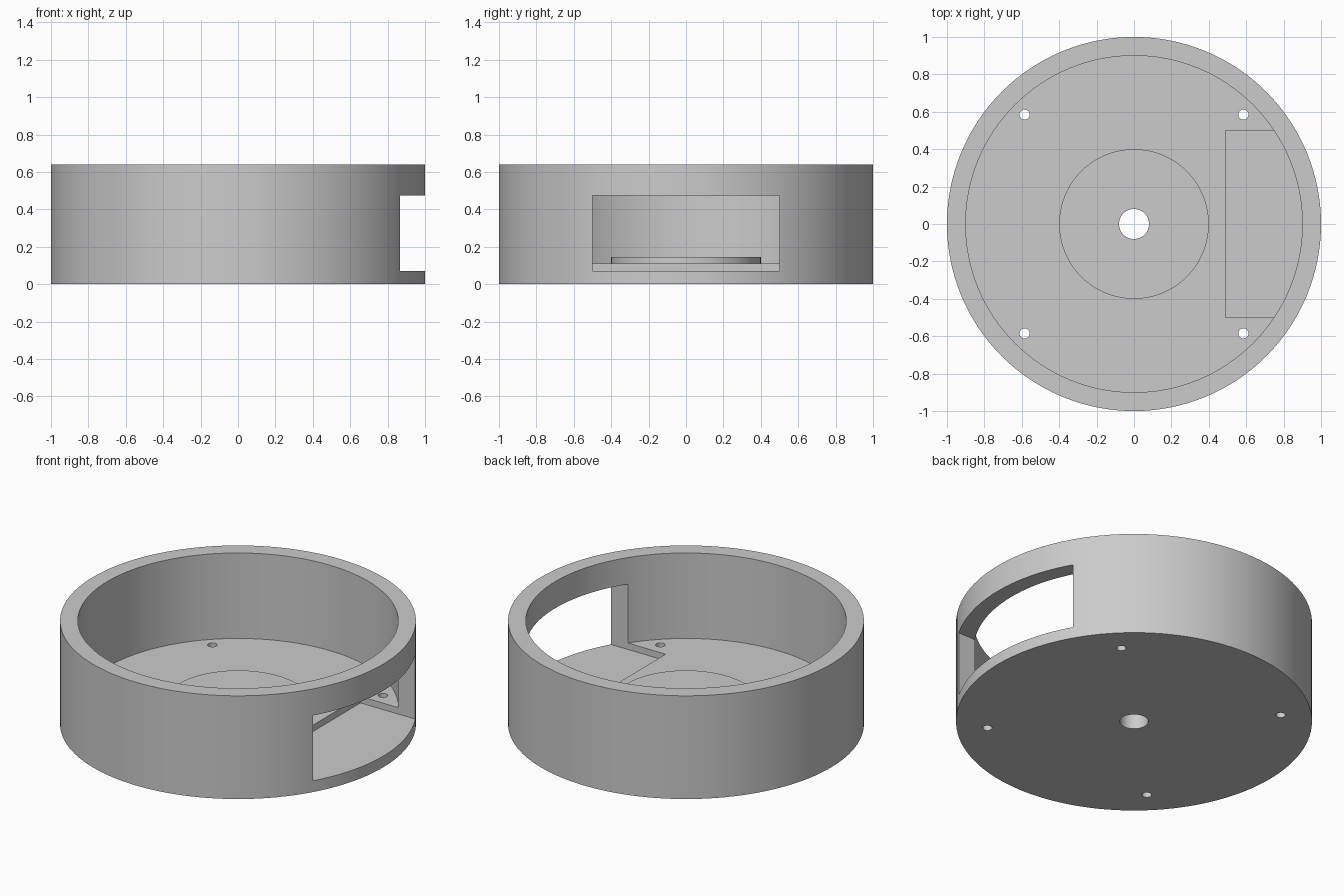
import bpy, bmesh, math
from mathutils import Matrix, Vector

cube = bpy.data.objects.get("Cube")
if cube:
    bpy.data.objects.remove(cube, do_unlink=True)

RADIUS, HEIGHT, SEGMENTS = 1.0, 0.64, 128

grey = bpy.data.materials.new("plain_grey")
grey.use_nodes = True
colour = (0.6, 0.6, 0.6, 1)
grey.diffuse_color = colour
grey.node_tree.nodes["Principled BSDF"].inputs["Base Color"].default_value = colour


def make_object(name, bm):
    bmesh.ops.recalc_face_normals(bm, faces=bm.faces)
    mesh = bpy.data.meshes.new(name)
    bm.to_mesh(mesh)
    bm.free()
    mesh.materials.append(grey)
    obj = bpy.data.objects.new(name, mesh)
    bpy.context.collection.objects.link(obj)
    return obj


def lathe(name, profile):
    """Revolve a closed (radius, height) profile around z."""
    bm = bmesh.new()
    verts = [bm.verts.new((r, 0, z)) for r, z in profile]
    edges = [bm.edges.new((verts[i - 1], verts[i])) for i in range(len(verts))]
    bmesh.ops.spin(bm, geom=verts + edges, cent=(0, 0, 0), axis=(0, 0, 1),
                   angle=math.tau, steps=SEGMENTS, use_merge=True)
    bmesh.ops.remove_doubles(bm, verts=bm.verts, dist=0.0001)
    return make_object(name, bm)


# Round open housing: wall, floor, raised centre pad and centre hole
housing = lathe("round_housing", [
    (0.08, 0), (RADIUS, 0), (RADIUS, HEIGHT), (0.9, HEIGHT),
    (0.9, 0.11), (0.4, 0.11), (0.4, 0.145), (0.08, 0.145)])

# Side window that also recesses the floor behind it
low, high = Vector((0.49, -0.5, 0.07)), Vector((1.2, 0.5, 0.475))
bm = bmesh.new()
bmesh.ops.create_cube(bm, size=1, matrix=Matrix.Translation((low + high) / 2)
                      @ Matrix.Diagonal((*(high - low), 1)))
window_cutter = make_object("window_cutter", bm)

# Four screw holes through the floor
bm = bmesh.new()
for x in (-0.585, 0.585):
    for y in (-0.585, 0.585):
        bmesh.ops.create_cone(bm, cap_ends=True, segments=32, radius1=0.027,
                              radius2=0.027, depth=0.5,
                              matrix=Matrix.Translation((x, y, 0.1)))
hole_cutter = make_object("screw_hole_cutter", bm)

bpy.ops.object.select_all(action="DESELECT")
bpy.context.view_layer.objects.active = housing
housing.select_set(True)
for cutter in (window_cutter, hole_cutter):
    cutter.hide_render = True
    cut = housing.modifiers.new(cutter.name, "BOOLEAN")
    cut.operation = "DIFFERENCE"
    cut.solver = "EXACT"
    cut.object = cutter
    bpy.ops.object.modifier_apply(modifier=cut.name)
    bpy.data.objects.remove(cutter, do_unlink=True)

bpy.ops.object.shade_smooth_by_angle(angle=math.radians(30))
